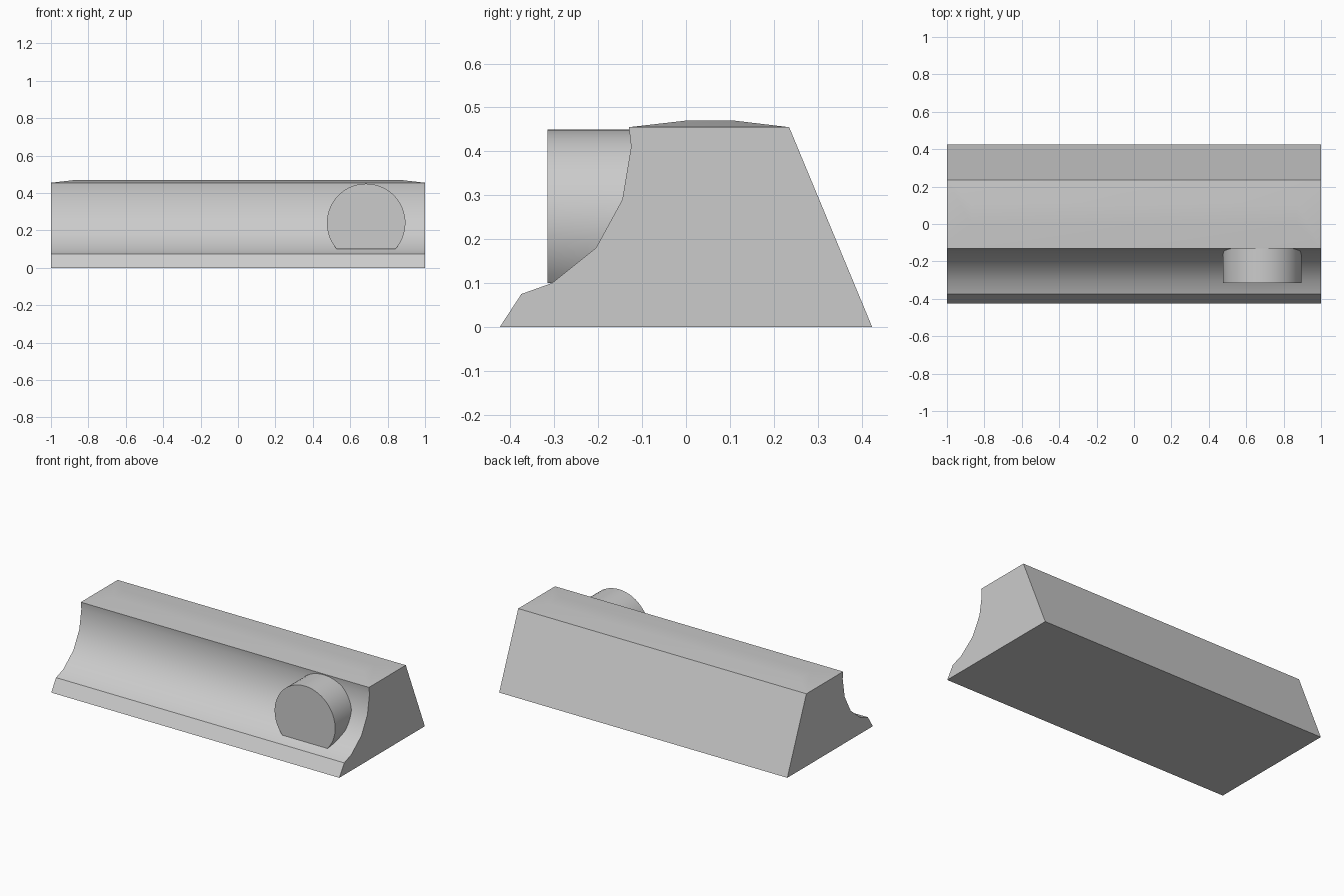
import bpy, bmesh, math

if "Cube" in bpy.data.objects:
    bpy.data.objects.remove(bpy.data.objects["Cube"])

# Front face of the body, bottom to top, as (y, z)
FRONT = [(-0.424, 0.0), (-0.375, 0.075), (-0.305, 0.10), (-0.205, 0.18),
         (-0.145, 0.29), (-0.125, 0.41), (-0.13, 0.455)]
BACK = [(0.235, 0.455), (0.424, 0.0)]


def finish(bm, name, angle):
    bmesh.ops.recalc_face_normals(bm, faces=bm.faces)
    mesh = bpy.data.meshes.new(name)
    bm.to_mesh(mesh)
    bm.free()
    obj = bpy.data.objects.new(name, mesh)
    bpy.context.collection.objects.link(obj)
    bpy.ops.object.select_all(action='DESELECT')
    obj.select_set(True)
    bpy.context.view_layer.objects.active = obj
    bpy.ops.object.shade_smooth_by_angle(angle=math.radians(angle))
    return obj


def front_y(z):
    # Depth of the body's front face at height z
    for (y0, z0), (y1, z1) in zip(FRONT, FRONT[1:]):
        if z0 <= z <= z1:
            return y0 + (y1 - y0) * (z - z0) / (z1 - z0)
    return FRONT[-1][0]


# Long body: profile swept along x, with a shallow hipped top
bm = bmesh.new()
profile = FRONT + BACK
left, right = [[bm.verts.new((x, y, z)) for y, z in profile] for x in (-1, 1)]
bm.faces.new(left)
bm.faces.new(right)
n, top = len(profile), len(FRONT) - 1
for i in range(n):
    if i != top:
        j = (i + 1) % n
        bm.faces.new((left[i], left[j], right[j], right[i]))
rim = [left[top], right[top], right[top + 1], left[top + 1]]
crown = [bm.verts.new((x, y, 0.47)) for x, y in
         ((-0.87, 0.0), (0.87, 0.0), (0.87, 0.11), (-0.87, 0.11))]
bm.faces.new(crown)
for i in range(4):
    j = (i + 1) % 4
    bm.faces.new((rim[i], rim[j], crown[j], crown[i]))
finish(bm, "body", 35)

# Round knob with a flat underside, its back fitted to the body's front face
bm = bmesh.new()
cx, cz, r, flat, sides = 0.685, 0.24, 0.21, 0.10, 40
start = math.asin((flat - cz) / r)
ring = []
for i in range(sides + 1):
    a = start + (math.pi - 2 * start) * i / sides
    ring.append((cx + r * math.cos(a), cz + r * math.sin(a)))
face = [bm.verts.new((x, -0.315, z)) for x, z in ring]
rear = [bm.verts.new((x, front_y(z) + 0.004, z)) for x, z in ring]
bm.faces.new(face)
for i in range(len(ring)):
    j = (i + 1) % len(ring)
    bm.faces.new((face[i], face[j], rear[j], rear[i]))
finish(bm, "knob", 35)
